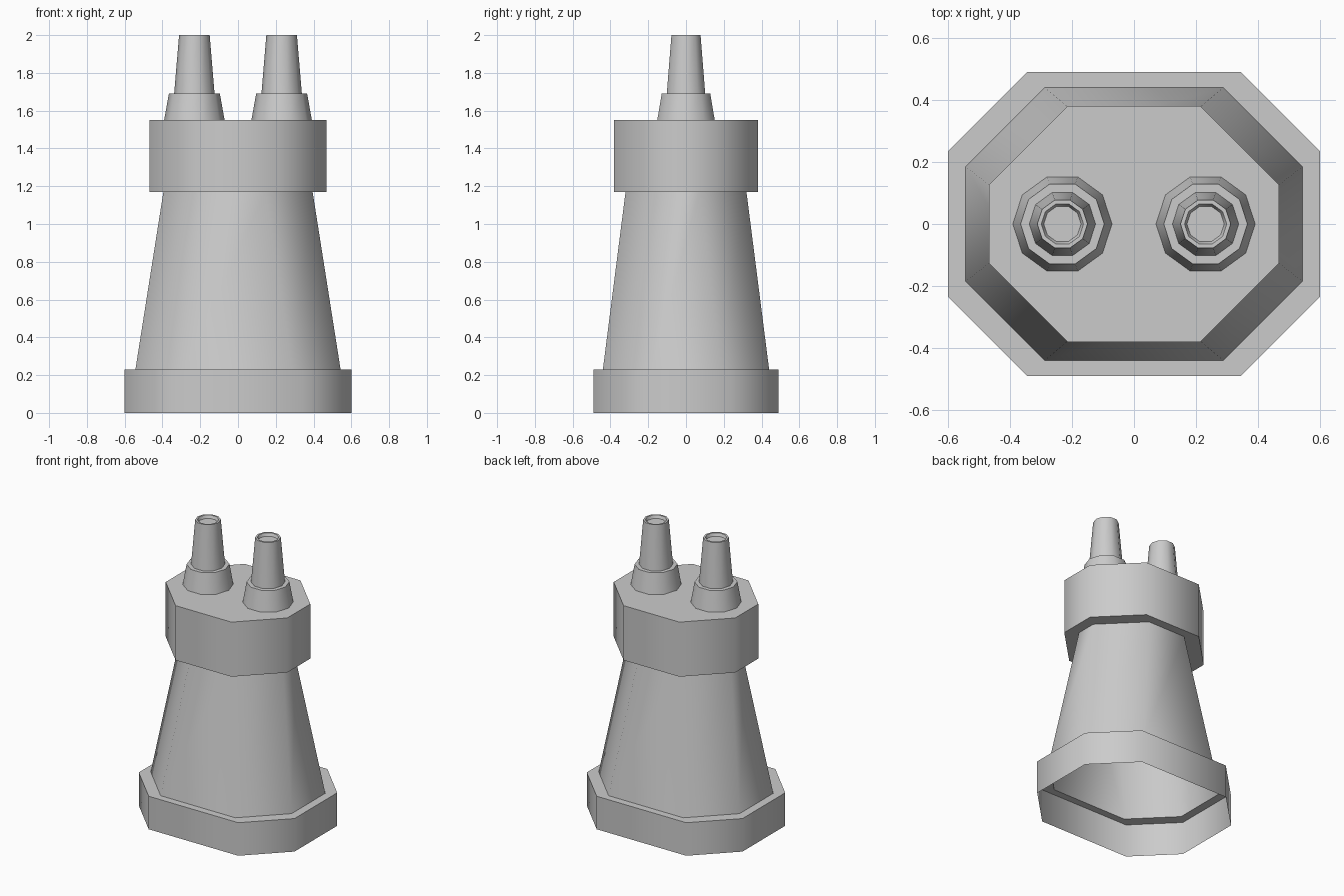
import bpy, math

if "Cube" in bpy.data.objects:
    bpy.data.objects.remove(bpy.data.objects["Cube"])


def octagon(hx, hy, c, z):
    """Counter-clockwise rectangle with corners cut by c."""
    return [(hx, -hy + c, z), (hx, hy - c, z), (hx - c, hy, z), (-hx + c, hy, z),
            (-hx, hy - c, z), (-hx, -hy + c, z), (-hx + c, -hy, z), (hx - c, -hy, z)]


def decagon(r, z):
    return [(r * math.cos(i * math.tau / 10), r * math.sin(i * math.tau / 10), z)
            for i in range(10)]


def loft(name, rings, cap_top=False, location=(0, 0, 0)):
    """Skin consecutive rings, optionally closing the last one."""
    n = len(rings[0])
    verts = [v for ring in rings for v in ring]
    faces = [(k * n + i, k * n + (i + 1) % n, (k + 1) * n + (i + 1) % n, (k + 1) * n + i)
             for k in range(len(rings) - 1) for i in range(n)]
    if cap_top:
        faces.append(tuple(range((len(rings) - 1) * n, len(rings) * n)))
    mesh = bpy.data.meshes.new(name)
    mesh.from_pydata(verts, [], faces)
    obj = bpy.data.objects.new(name, mesh)
    bpy.context.collection.objects.link(obj)
    obj.location = location
    bpy.ops.object.select_all(action='DESELECT')
    obj.select_set(True)
    bpy.context.view_layer.objects.active = obj
    bpy.ops.object.shade_smooth_by_angle(angle=math.radians(60))
    return obj


body_low = octagon(0.543, 0.44, 0.255, 0.23)
body_high = octagon(0.395, 0.32, 0.25, 1.17)

# Open-bottomed foot with a ledge reaching in to the body
loft("base_rim", [octagon(0.6, 0.49, 0.255, 0), octagon(0.6, 0.49, 0.255, 0.23), body_low])

# Hollow tapered body
loft("tapered_body", [body_low, body_high])

# Overhanging head
loft("head_block", [body_high, octagon(0.468, 0.38, 0.253, 1.17),
                    octagon(0.468, 0.38, 0.253, 1.55)], cap_top=True)

# Pair of stepped nozzles with recessed tips
for side, x in (("left", -0.231), ("right", 0.231)):
    loft(side + "_nozzle",
         [decagon(r, z) for r, z in ((0.16, 1.55), (0.135, 1.69), (0.107, 1.69),
                                     (0.081, 2.0), (0.068, 2.0), (0.06, 1.98))],
         cap_top=True, location=(x, 0, 0))
